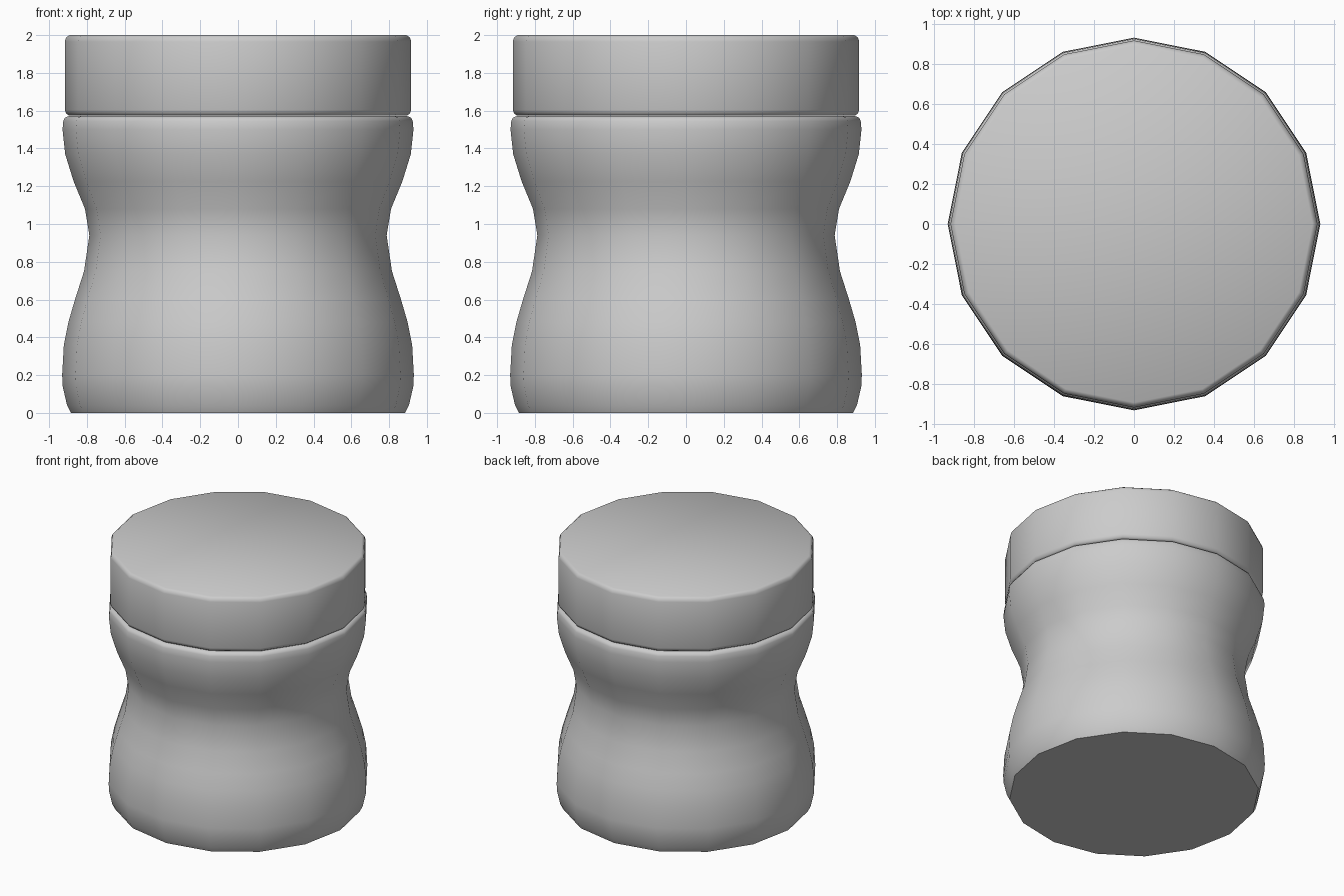
import bpy, bmesh, math

if "Cube" in bpy.data.objects:
    bpy.data.objects.remove(bpy.data.objects["Cube"])

SIDES = 16

grey = bpy.data.materials.new("plain grey")
grey.diffuse_color = (0.6, 0.6, 0.6, 1)
grey.use_nodes = True
grey.node_tree.nodes["Principled BSDF"].inputs["Base Color"].default_value = grey.diffuse_color


def lathe(name, profile):
    """Revolve (radius, height) points into a closed, capped solid."""
    bm = bmesh.new()
    rings = []
    for r, z in profile:
        rings.append([bm.verts.new((r * math.cos(math.tau * i / SIDES),
                                    r * math.sin(math.tau * i / SIDES), z))
                      for i in range(SIDES)])
    for low, high in zip(rings, rings[1:]):
        for i in range(SIDES):
            j = (i + 1) % SIDES
            bm.faces.new((low[i], low[j], high[j], high[i]))
    bm.faces.new(rings[0][::-1])
    bm.faces.new(rings[-1])
    mesh = bpy.data.meshes.new(name)
    bm.to_mesh(mesh)
    bm.free()
    mesh.materials.append(grey)
    obj = bpy.data.objects.new(name, mesh)
    bpy.context.collection.objects.link(obj)
    bpy.ops.object.select_all(action='DESELECT')
    obj.select_set(True)
    bpy.context.view_layer.objects.active = obj
    bpy.ops.object.shade_smooth_by_angle(angle=math.radians(50))


# Waisted jar body with softened base and shoulder
lathe("jar_body", [
    (0.885, 0.0), (0.905, 0.04), (0.928, 0.14), (0.931, 0.2), (0.922, 0.36),
    (0.898, 0.48), (0.863, 0.6), (0.815, 0.75), (0.787, 0.94), (0.81, 1.08),
    (0.87, 1.225), (0.915, 1.37), (0.929, 1.5), (0.925, 1.545),
    (0.917, 1.562), (0.895, 1.572)])

# Flat lid with bevelled rims
lathe("lid", [
    (0.895, 1.574), (0.91, 1.585), (0.917, 1.605),
    (0.917, 1.965), (0.91, 1.988), (0.892, 2.0)])
